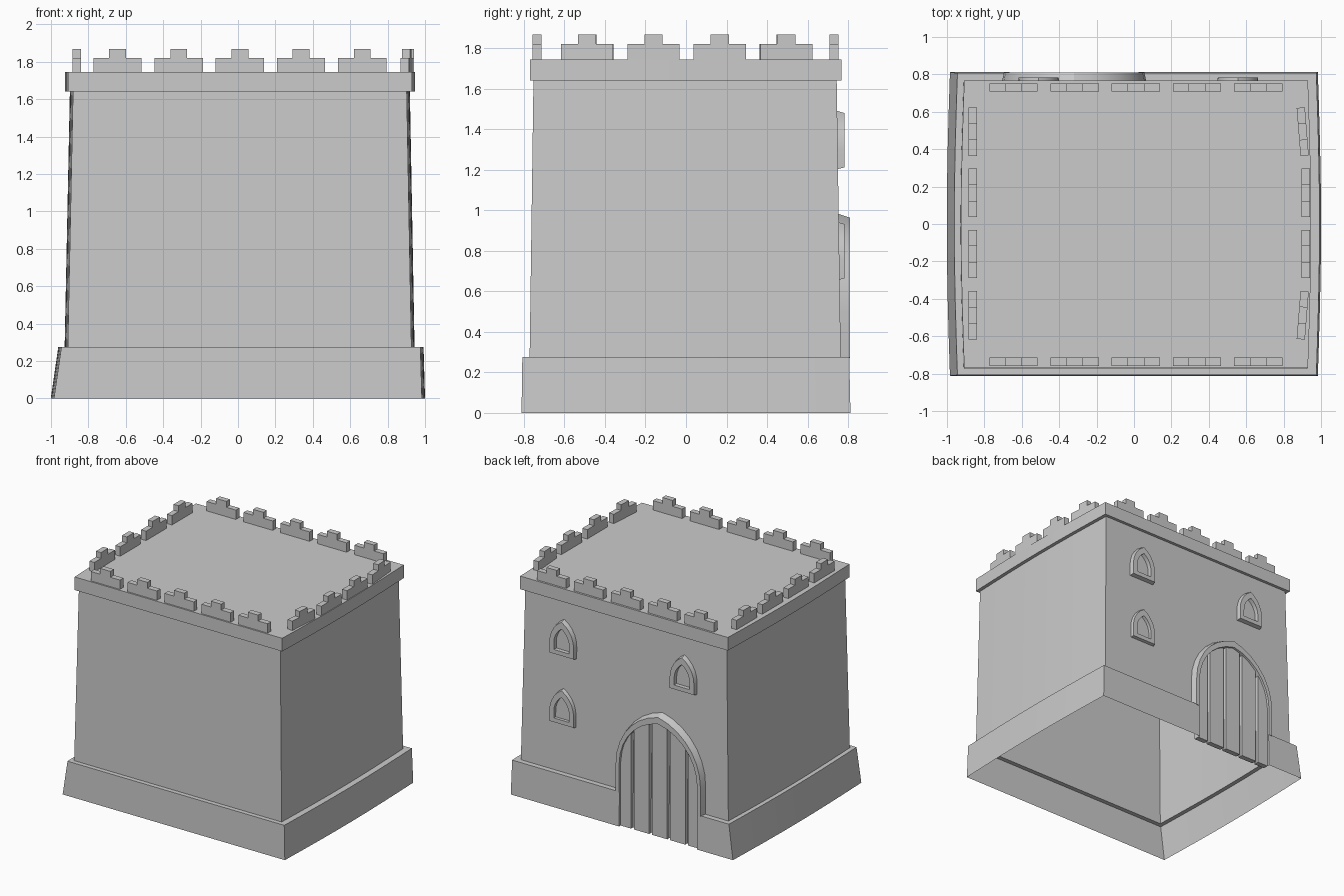
import bpy, bmesh, math

if "Cube" in bpy.data.objects:
    bpy.data.objects.remove(bpy.data.objects["Cube"])

stone = bpy.data.materials.new("pale_stone")
stone.diffuse_color = (0.6, 0.6, 0.6, 1)
stone.use_nodes = True
stone.node_tree.nodes["Principled BSDF"].inputs["Base Color"].default_value = stone.diffuse_color


def finish(name, bm, angle=30):
    bmesh.ops.remove_doubles(bm, verts=bm.verts, dist=0.0004)
    bmesh.ops.recalc_face_normals(bm, faces=bm.faces)
    mesh = bpy.data.meshes.new(name)
    bm.to_mesh(mesh)
    bm.free()
    mesh.materials.append(stone)
    ob = bpy.data.objects.new(name, mesh)
    bpy.context.collection.objects.link(ob)
    bpy.ops.object.select_all(action='DESELECT')
    ob.select_set(True)
    bpy.context.view_layer.objects.active = ob
    bpy.ops.object.shade_smooth_by_angle(angle=math.radians(angle))
    return ob


GATE_X, GATE_IN, GATE_OUT = -0.32, 0.345, 0.39


def outline(z, left, right, front, back, gate_y=None, bow=0.017):
    """Plan of the tower: bowed sides, straight front and back, optional gate recess."""
    gy = back if gate_y is None else gate_y
    n = 8
    pts = []
    for i in range(n + 1):
        t = i / n
        pts.append((right + bow * math.sin(math.pi * t), front + (back - front) * t, z))
    a, b = GATE_X + GATE_IN, GATE_X - GATE_IN
    pts += [(a, back, z), (a, gy, z), (b, gy, z), (b, back, z)]
    for i in range(n + 1):
        t = i / n
        pts.append((left - bow * math.sin(math.pi * t), back + (front - back) * t, z))
    return pts


def loft(name, rings, cap=False):
    bm = bmesh.new()
    rows = [[bm.verts.new(p) for p in ring] for ring in rings]
    for lo, hi in zip(rows, rows[1:]):
        for i in range(len(lo)):
            j = (i + 1) % len(lo)
            bm.faces.new((lo[i], lo[j], hi[j], hi[i]))
    if cap:
        bm.faces.new(rows[-1])
    return finish(name, bm)


# Open shells: plinth with its ledge, tapering walls, overhanging crown
foot = outline(0.275, -0.91, 0.927, -0.772, 0.764)
head = outline(1.64, -0.882, 0.902, -0.753, 0.744)
loft("plinth", [outline(0, -0.984, 0.983, -0.812, 0.812, 0.766),
                outline(0.275, -0.944, 0.975, -0.808, 0.806, 0.766), foot])
loft("walls", [foot, head])
loft("crown", [head, outline(1.64, -0.908, 0.93, -0.77, 0.768),
               outline(1.745, -0.908, 0.93, -0.77, 0.768)], cap=True)


# Stepped battlements
def merlon(name, x, y, angle):
    prof = [(-0.129, 1.74), (0.129, 1.74), (0.129, 1.82), (0.045, 1.82),
            (0.045, 1.867), (-0.045, 1.867), (-0.045, 1.82), (-0.129, 1.82)]
    c, s = math.cos(angle), math.sin(angle)
    bm = bmesh.new()
    sides = [[bm.verts.new((x + u * c - d * s, y + u * s + d * c, z)) for u, z in prof]
             for d in (-0.022, 0.022)]
    for side in sides:
        bm.faces.new(side)
    for i in range(len(prof)):
        j = (i + 1) % len(prof)
        bm.faces.new((sides[0][i], sides[0][j], sides[1][j], sides[1][i]))
    finish(name, bm)


for i in range(5):
    x = 0.01 + (i - 2) * 0.327
    merlon("front_merlon", x, -0.736, 0)
    merlon("back_merlon", x, 0.73, 0)
for i in range(4):
    y = 0.003 + (i - 1.5) * 0.327
    merlon("left_merlon", -0.862, y, math.pi / 2)
    lean = (-0.08, 0, 0, 0.08)[i]
    merlon("right_merlon", 0.918 - abs(lean) * 0.2, y, math.pi / 2 + lean)


# Pointed arches
def arch(cx, w, base, spring, apex, n=7):
    """Points from one foot over the apex to the other foot."""
    rise = apex - spring
    c = (rise * rise - w * w) / (2 * w)
    r = w + c
    end = math.atan2(rise, c)
    half = [(w, base)] + [(r * math.cos(end * i / n) - c, spring + r * math.sin(end * i / n))
                          for i in range(n + 1)]
    half[-1] = (0, apex)
    return [(cx + x, z) for x, z in half] + [(cx - x, z) for x, z in half[-2::-1]]


def arch_frame(name, outer_back, outer_front, inner, y_back, y_front, closed):
    """Frame between two arches; a closed frame also has a bottom rail."""
    loops = [(outer_back, y_back), (outer_front, y_front), (inner, y_front), (inner, y_back)]
    bm = bmesh.new()
    rows = [[bm.verts.new((x, y, z)) for x, z in pts] for pts, y in loops]
    n = len(outer_back)
    for a, b in zip(rows, rows[1:]):
        for i in range(n if closed else n - 1):
            j = (i + 1) % n
            bm.faces.new((a[i], a[j], b[j], b[i]))
    if not closed:
        for k in (0, -1):
            bm.faces.new([row[k] for row in rows])
    finish(name, bm)


# Gate surround
arch_frame("gate_frame",
           arch(GATE_X, GATE_OUT, 0.27, 0.5, 0.985),
           arch(GATE_X, 0.375, 0.27, 0.5, 0.963),
           arch(GATE_X, GATE_IN, 0.27, 0.5, 0.91), 0.745, 0.81, False)

# Gate planks, cut to the arch, with slits between them
R_RISE = 0.41
R_C = (R_RISE ** 2 - GATE_IN ** 2) / (2 * GATE_IN)
edges = [-GATE_IN, -0.24, -0.08, 0.08, 0.24, GATE_IN]
for a, b in zip(edges, edges[1:]):
    a = a if a == -GATE_IN else a + 0.012
    b = b if b == GATE_IN else b - 0.012
    top = []
    for i in range(7):
        u = b + (a - b) * i / 6
        z = 0.5 + math.sqrt(max(0, (GATE_IN + R_C) ** 2 - (abs(u) + R_C) ** 2))
        top.append((GATE_X + u, z))
    prof = [(GATE_X + a, 0), (GATE_X + b, 0)] + top
    bm = bmesh.new()
    face = bm.faces.new([bm.verts.new((x, 0.75, z)) for x, z in prof])
    ext = bmesh.ops.extrude_face_region(bm, geom=[face])
    bmesh.ops.translate(bm, vec=(0, 0.042, 0),
                        verts=[v for v in ext["geom"] if isinstance(v, bmesh.types.BMVert)])
    finish("gate_plank", bm)

# Arched windows
for cx, z in ((0.555, 1.2), (0.555, 0.652), (-0.51, 1.2)):
    arch_frame("window_frame",
               arch(cx, 0.115, z, z + 0.1, z + 0.295, 5),
               arch(cx, 0.107, z + 0.012, z + 0.1, z + 0.28, 5),
               arch(cx, 0.068, z + 0.045, z + 0.1, z + 0.225, 5), 0.735, 0.782, True)
